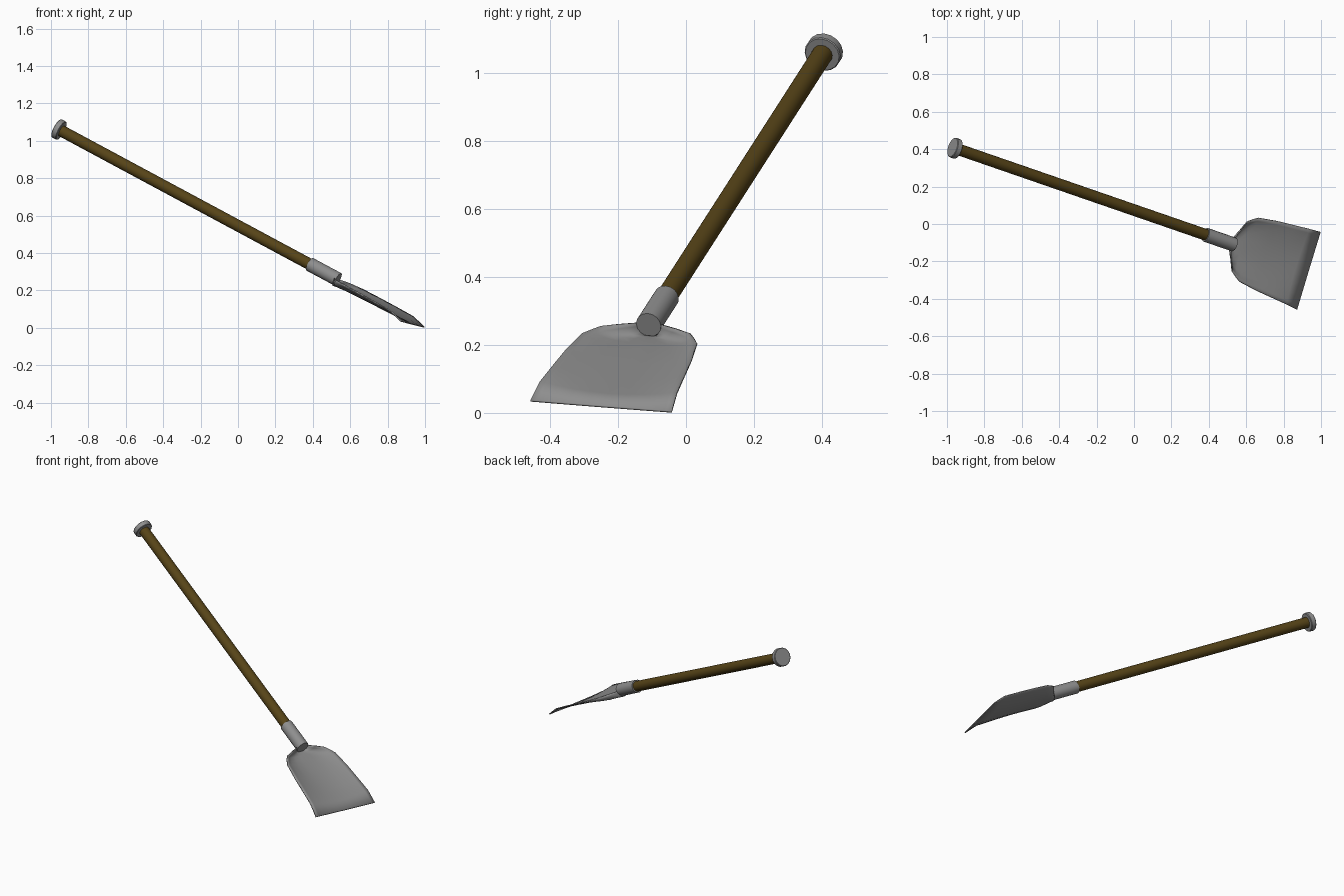
import bpy, math
from mathutils import Vector, Matrix

if "Cube" in bpy.data.objects:
    bpy.data.objects.remove(bpy.data.objects["Cube"])

# Tool frame: u runs down the shaft, v across the blade, n out of the blade face
K = Vector((-0.957, 0.405, 1.06))
u = Vector((0.843, -0.291, -0.453)).normalized()
v = Vector((0.288, 0.956, -0.074))
v = (v - u * v.dot(u)).normalized()
n = u.cross(v)
frame = Matrix((v, n, u)).transposed()   # columns: x=v, y=n, z=u


def paint(name, color):
    m = bpy.data.materials.new(name)
    m.diffuse_color = color
    m.use_nodes = True
    m.node_tree.nodes["Principled BSDF"].inputs["Base Color"].default_value = m.diffuse_color
    return m


wood = paint("dark_wood", (0.095, 0.058, 0.009, 1))
steel = paint("dark_steel", (0.27, 0.27, 0.27, 1))


def rod(name, start, end, radius, sides, mat, bevel=0.0):
    """Cylinder along the shaft axis between two distances from the knob."""
    bpy.ops.mesh.primitive_cylinder_add(
        vertices=sides, radius=radius, depth=end - start,
        location=K + u * (start + end) / 2, rotation=frame.to_euler())
    ob = bpy.context.object
    ob.name = name
    ob.data.materials.append(mat)
    if bevel:
        m = ob.modifiers.new("Bevel", 'BEVEL')
        m.width, m.segments = bevel, 1
    bpy.ops.object.shade_smooth_by_angle(angle=math.radians(35))


# Shaft, end knob and socket
rod("wooden_shaft", 0.0, 1.62, 0.031, 16, wood)
rod("end_knob", -0.016, 0.016, 0.055, 16, steel, 0.003)
rod("blade_socket", 1.59, 1.77, 0.038, 16, steel)

# Blade: rows of (distance, half width, rim height, floor height, dish power)
rows = [
    (1.762, 0.036, 0.000, -0.040, 3),
    (1.783, 0.087, 0.002, -0.036, 4),
    (1.805, 0.138, 0.002, -0.033, 5),
    (1.835, 0.160, 0.002, -0.031, 4),
    (1.865, 0.178, 0.003, -0.029, 3),
    (1.975, 0.194, 0.003, -0.027, 2),
    (2.080, 0.203, 0.002, -0.025, 2),
    (2.175, 0.211, 0.000, -0.023, 2),
    (2.255, 0.217, -0.022, -0.022, 2),
]
cols = [-1, -0.9, -0.75, -0.5, -0.25, 0, 0.25, 0.5, 0.75, 0.9, 1]
verts = [K + u * d + v * (w * f) + n * (lo + (hi - lo) * abs(f) ** p)
         for d, w, hi, lo, p in rows for f in cols]
C = len(cols)
faces = [(r * C + c, (r + 1) * C + c, (r + 1) * C + c + 1, r * C + c + 1)
         for r in range(len(rows) - 1) for c in range(C - 1)]
mesh = bpy.data.meshes.new("blade")
mesh.from_pydata(verts, [], faces)
mesh.materials.append(steel)
blade = bpy.data.objects.new("blade", mesh)
bpy.context.collection.objects.link(blade)
solid = blade.modifiers.new("Thickness", 'SOLIDIFY')
solid.thickness, solid.offset = 0.006, 0
bpy.ops.object.select_all(action='DESELECT')
bpy.context.view_layer.objects.active = blade
blade.select_set(True)
bpy.ops.object.shade_smooth_by_angle(angle=math.radians(40))
